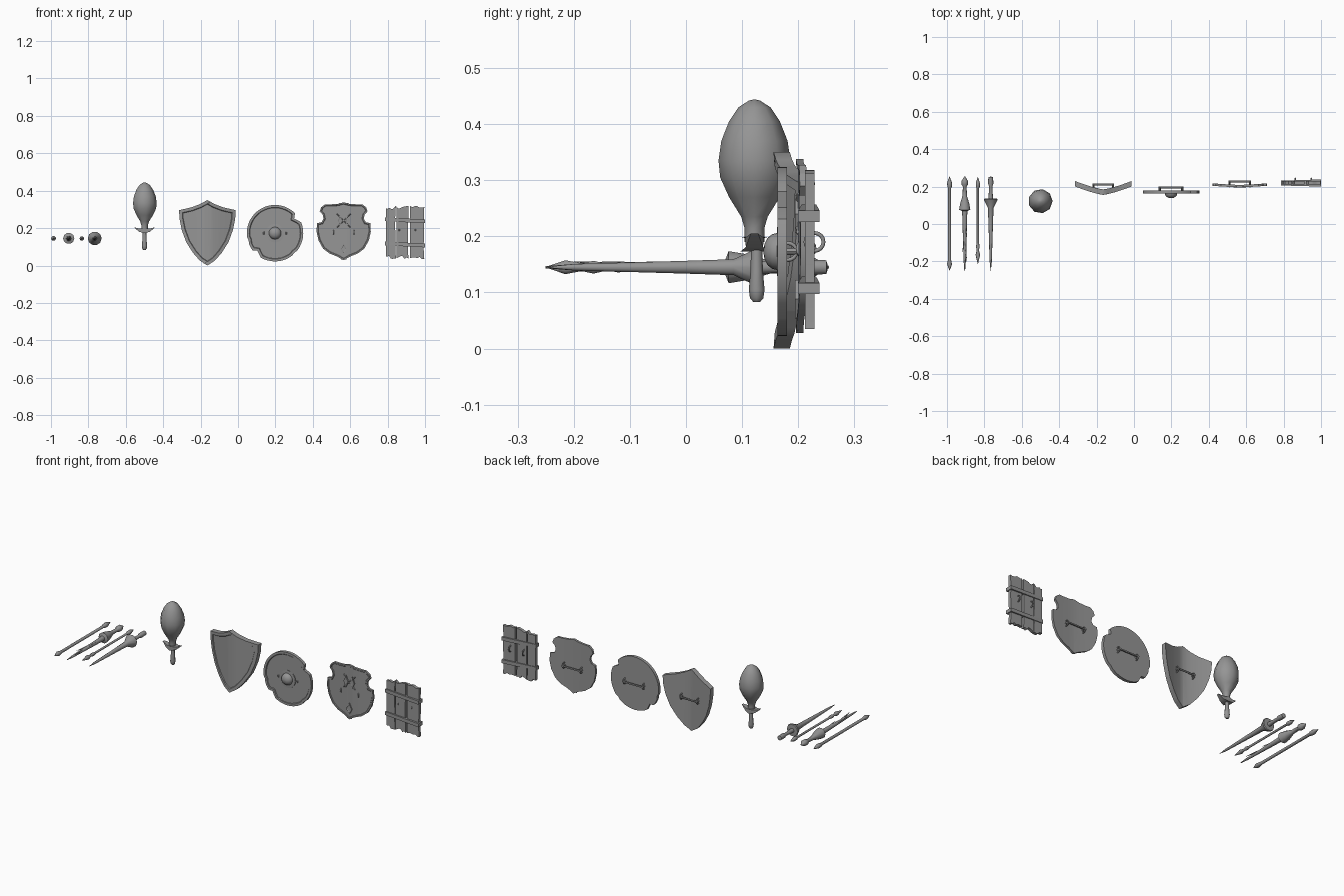
import bpy, bmesh, math, random
from mathutils import Vector, Matrix

random.seed(4)
cube = bpy.data.objects.get("Cube")
if cube:
    bpy.data.objects.remove(cube)

grey = bpy.data.materials.new("plain grey")
grey.use_nodes = True
GREY = (0.3, 0.3, 0.3, 1)
grey.diffuse_color = GREY
grey.node_tree.nodes["Principled BSDF"].inputs["Base Color"].default_value = GREY


def finish(name, bm, angle=35):
    bmesh.ops.recalc_face_normals(bm, faces=bm.faces)
    mesh = bpy.data.meshes.new(name)
    bm.to_mesh(mesh)
    bm.free()
    mesh.materials.append(grey)
    ob = bpy.data.objects.new(name, mesh)
    bpy.context.collection.objects.link(ob)
    bpy.ops.object.select_all(action='DESELECT')
    ob.select_set(True)
    bpy.context.view_layer.objects.active = ob
    bpy.ops.object.shade_smooth_by_angle(angle=math.radians(angle))
    return ob


def lathe(name, profile, matrix, sides=10):
    """Turned solid from (height, radius) pairs."""
    bm = bmesh.new()
    rings = []
    for h, r in profile:
        r = max(r, 0.0006)
        rings.append([bm.verts.new((r * math.cos(math.tau * i / sides),
                                    r * math.sin(math.tau * i / sides), h)) for i in range(sides)])
    for a, b in zip(rings, rings[1:]):
        for i in range(sides):
            j = (i + 1) % sides
            bm.faces.new((a[i], a[j], b[j], b[i]))
    bm.faces.new(rings[0])
    bm.faces.new(rings[-1])
    bm.transform(matrix)
    return finish(name, bm, 45)


def rod(name, a, b, r, tip=None, sides=8):
    a, b = Vector(a), Vector(b)
    d = b - a
    turn = Vector((0, 0, 1)).rotation_difference(d).to_matrix().to_4x4()
    return lathe(name, [(0, r), (d.length, r if tip is None else tip)],
                 Matrix.Translation(a) @ turn, sides)


def plate(name, outline, cx, y0, y1, rim=0, sink=0.005, bend=0, power=1.3, cuts=()):
    """Flat outline in x and z, given thickness, a raised rim and a bend."""
    bm = bmesh.new()
    bm.faces.new([bm.verts.new((x, y0, z)) for x, z in outline])
    for c in cuts:
        bmesh.ops.bisect_plane(bm, geom=bm.verts[:] + bm.edges[:] + bm.faces[:],
                               plane_co=(c, 0, 0), plane_no=(1, 0, 0))
    out = bmesh.ops.extrude_face_region(bm, geom=bm.faces[:], use_keep_orig=True)
    for v in out["geom"]:
        if isinstance(v, bmesh.types.BMVert):
            v.co.y = y1
    bmesh.ops.recalc_face_normals(bm, faces=bm.faces)
    bm.normal_update()
    if rim:
        front = [f for f in bm.faces if f.normal.y < -0.9]
        bmesh.ops.inset_region(bm, faces=front, thickness=rim, use_even_offset=True)
        bmesh.ops.inset_region(bm, faces=front, thickness=0.003, depth=-sink, use_even_offset=True)
    for v in bm.verts:
        v.co.y += bend * abs(v.co.x) ** power
        v.co.x += cx
    return finish(name, bm, 30)


def mirrored(half):
    """Close a right half that starts and ends on the middle line."""
    return half + [(-x, z) for x, z in half[-2:0:-1]]


def grip(name, cx, y, z, w):
    """Back handle: a bar on two posts with ring ends."""
    top = y + 0.016
    rod(name + "_bar", (cx - w, top, z), (cx + w, top, z), 0.005)
    for side in (-1, 1):
        x = cx + side * w
        rod(name + "_post", (x, y - 0.008, z), (x, top + 0.004, z), 0.006)
        ring(name + "_ring", x, y + 0.002, z, 0.015)


def ring(name, x, y, z, r):
    bpy.ops.mesh.primitive_torus_add(major_radius=r, minor_radius=0.0035, major_segments=16,
                                     minor_segments=6, location=(x, y, z),
                                     rotation=(0, math.pi / 2, 0))
    ob = bpy.context.object
    ob.name = name
    ob.data.materials.append(grey)
    bpy.ops.object.shade_smooth()


# Four lances lying along y
AXIS_Z = 0.145
lances = {
    "double_spear": (-0.986, [(-.25, 0), (-.215, .013), (-.19, .008), (.19, .008),
                              (.2, .012), (.22, .013), (.255, 0)]),
    "flared_lance": (-0.905, [(-.25, .002), (-.2, .006), (0, .012), (.07, .014), (.076, .03),
                              (.11, .024), (.15, .012), (.2, .01), (.21, .017), (.23, .017), (.255, .002)]),
    "short_spear": (-0.835, [(-.215, 0), (-.165, .012), (-.14, .006), (-.12, .01), (-.1, .006),
                             (.19, .006), (.2, .011), (.22, .011), (.25, 0)]),
    "guarded_lance": (-0.766, [(-.25, 0), (-.2, .006), (0, .012), (.085, .015), (.13, .037),
                               (.135, .034), (.136, .012), (.2, .009), (.215, .014), (.25, .013), (.253, .002)]),
}
for name, (x, profile) in lances.items():
    lathe(name, profile, Matrix.Translation((x, 0, AXIS_Z)) @ Matrix.Rotation(-math.pi / 2, 4, 'X'))

# Splinters on the flared lance
for y, side in ((-.12, -1), (-.17, 1), (-.04, 1)):
    rod("lance_splinter", (-0.905 + side * .004, y + .05, AXIS_Z + .004),
        (-0.905 + side * .011, y - .03, AXIS_Z + .01), 0.005, 0.0006, 5)

# Club with bulb head, guard and grip
CX, CY = -0.5, 0.122
lathe("club_head", [(.19, .018), (.215, .018), (.235, .024), (.27, .046), (.305, .062), (.335, .065),
                    (.37, .06), (.405, .046), (.43, .029), (.442, .01), (.444, .001)],
      Matrix.Translation((CX, CY, 0)), 9)
lathe("club_grip", [(.083, .006), (.09, .012), (.105, .014), (.14, .011), (.185, .010)],
      Matrix.Translation((CX, CY + .004, 0)), 8)
guard = plate("club_guard", mirrored([(0, .199), (.025, .197), (.057, .205), (.03, .181), (0, .173)]),
              CX, CY - .025, CY + .025)
for v in guard.data.vertices:
    v.co.y = CY + (v.co.y - CY) * (1 - 13 * abs(v.co.x - CX))

# Pointed curved shield
heater = mirrored([(0, .35), (.04, .328), (.085, .311), (.151, .296), (.149, .25), (.137, .19),
                   (.113, .125), (.077, .068), (.04, .026), (0, 0)])
plate("pointed_shield", heater, -0.164, 0.156, 0.185, rim=0.017, bend=0.52,
      cuts=[i * .025 for i in range(-5, 6)])
grip("pointed_shield_grip", -0.164, 0.196, 0.19, 0.052)

# Round plank shield with nicked edge and boss
nicks = {4: .012, 5: .022, 30: .018, 31: .01, 26: .005, 42: .004}
disc = []
for i in range(48):
    a = math.tau * i / 48
    r = 0.151 - nicks.get(i, 0)
    disc.append((r * math.cos(a), 0.173 + r * math.sin(a)))
plate("round_shield", disc, 0.198, 0.163, 0.18, rim=0.013, sink=0.004)
middle = mirrored([(0, .309), (.034, .305), (.034, .041), (0, .037)])
plate("middle_plank", middle, 0.198, 0.164, 0.17)
lathe("shield_boss", [(0, .05), (.005, .05), (.006, .033), (.014, .031), (.022, .025), (.028, .014), (.03, .002)],
      Matrix.Translation((0.198, 0.168, 0.173)) @ Matrix.Rotation(math.pi / 2, 4, 'X'), 20)
grip("round_shield_grip", 0.198, 0.18, 0.173, 0.06)

# Crest shield with side notches
crest = mirrored([(0, .338), (.03, .33), (.07, .327), (.1, .327), (.12, .312), (.128, .29), (.112, .272),
                  (.108, .25), (.118, .232), (.143, .226), (.145, .18), (.135, .135), (.11, .09),
                  (.075, .064), (.035, .048), (0, .028)])
plate("crest_shield", crest, 0.565, 0.196, 0.209, rim=0.007, sink=0.003, bend=0.1,
      cuts=[i * .03 for i in range(-3, 4)])
grip("crest_shield_grip", 0.565, 0.212, 0.178, 0.055)


def diamond(name, x, z, w, h):
    plate(name, [(0, z + h), (w, z), (0, z - h), (-w, z)], 0.565 + x, 0.194, 0.202, rim=0.004, sink=0.002)


diamond("lower_diamond", 0, .088, .018, .034)
for side in (-1, 1):
    diamond("upper_diamond", side * .02, .24, .014, .034)
    for up in (-1, 1):
        z = .24 + up * .018
        rod("crest_stroke", (.565 + side * .004, .198, .24 + up * .004),
            (.565 + side * .036, .2, .24 + up * .036), 0.003, sides=4)

# Ragged plank shield
for x0, x1 in ((.79, .844), (.847, .911), (.92, .996)):
    steps = 6
    xs = [x0 + (x1 - x0) * i / steps for i in range(steps + 1)]
    top = [(x, .312 + random.uniform(-.011, .008)) for x in xs]
    side = [(x1 - random.uniform(0, .005), .25 - .05 * i) for i in range(4)]
    low = [(x, .042 + random.uniform(-.008, .01)) for x in reversed(xs)]
    plate("plank", top + side + low, 0, .212, .229)

# Cross bars, thicker towards one end, clasping the planks
for z in (.247, .118):
    bm = bmesh.new()
    bmesh.ops.create_cube(bm, size=1)
    for v in bm.verts:
        right = v.co.x > 0
        depth = .038 if right else .026
        v.co = (1.0 if right else .786, .219 + v.co.y * depth, z + v.co.z * .02 - (.011 if right else 0))
    finish("cross_bar", bm)
for x in (.862, .948):
    ring("plank_shield_loop", x, .229, .19, .016)
